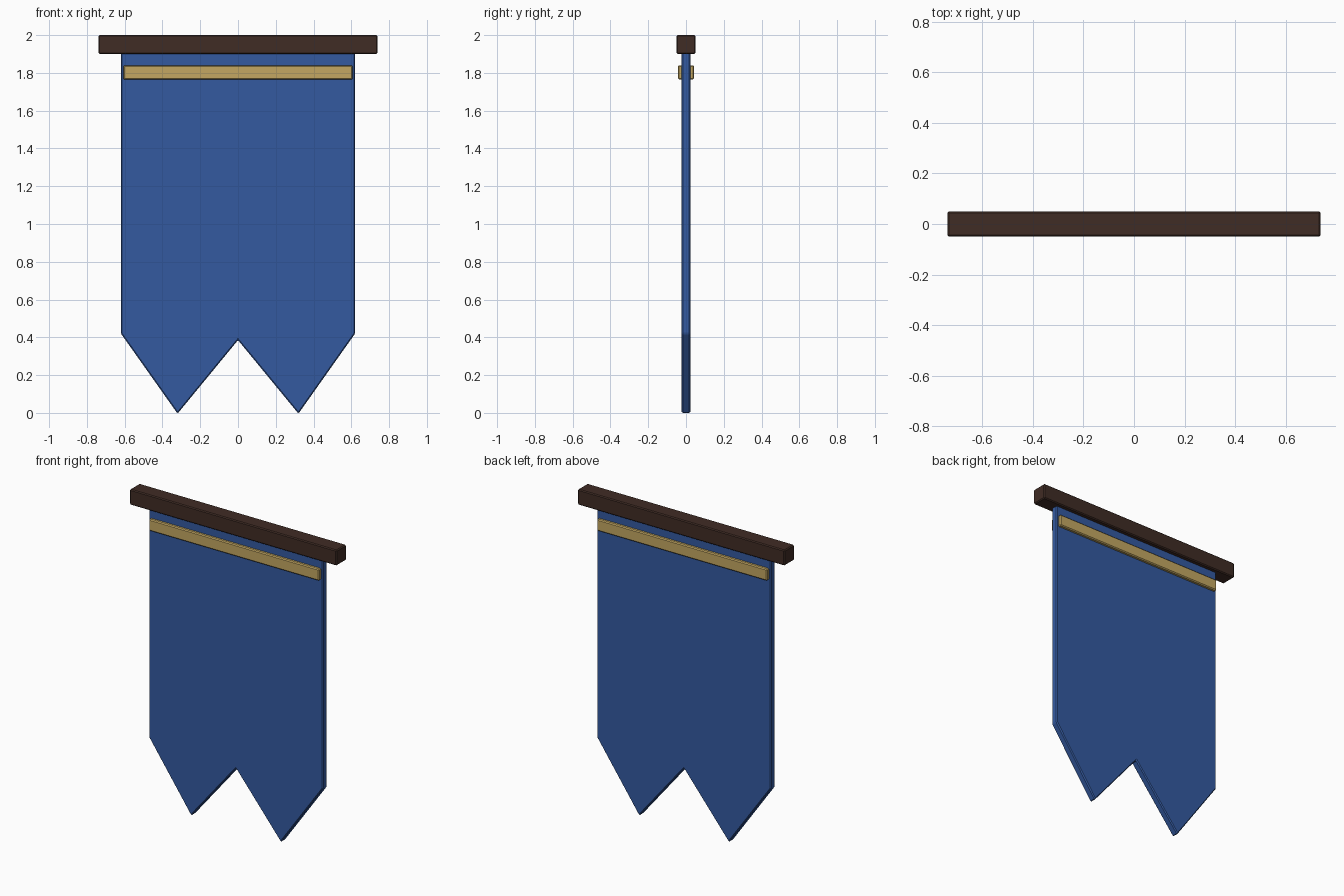
import bpy, bmesh

if "Cube" in bpy.data.objects:
    bpy.data.objects.remove(bpy.data.objects["Cube"])

BEVEL = 0.006


def material(name, colour):
    mat = bpy.data.materials.new(name)
    mat.diffuse_color = (*colour, 1.0)
    mat.use_nodes = True
    mat.node_tree.nodes["Principled BSDF"].inputs["Base Color"].default_value = mat.diffuse_color
    return mat


def slab(name, outline, half_depth, mat):
    """Extrude an XZ outline through y and soften its edges."""
    bm = bmesh.new()
    face = bm.faces.new([bm.verts.new((x, -half_depth, z)) for x, z in outline])
    ext = bmesh.ops.extrude_face_region(bm, geom=[face])
    moved = [v for v in ext["geom"] if isinstance(v, bmesh.types.BMVert)]
    bmesh.ops.translate(bm, verts=moved, vec=(0, 2 * half_depth, 0))
    bmesh.ops.recalc_face_normals(bm, faces=bm.faces[:])
    bmesh.ops.bevel(bm, geom=bm.edges[:], offset=BEVEL, segments=1,
                    profile=0.5, affect='EDGES')
    mesh = bpy.data.meshes.new(name)
    bm.to_mesh(mesh)
    bm.free()
    mesh.materials.append(mat)
    obj = bpy.data.objects.new(name, mesh)
    bpy.context.collection.objects.link(obj)
    return obj


def bar_outline(half_width, low, high):
    return [(-half_width, low), (half_width, low),
            (half_width, high), (-half_width, high)]


blue = material("blue_cloth", (0.034, 0.102, 0.352))
gold = material("gold_trim", (0.55, 0.39, 0.122))
brown = material("dark_wood", (0.051, 0.025, 0.018))

# Hanging cloth with a swallowtail lower edge, mirrored about the centre
right = [(0.32, -0.004), (0.62, 0.42), (0.62, 1.92)]
left = [(-x, z) for x, z in reversed(right)]
slab("banner_cloth", [(0, 0.385)] + right + left, 0.023, blue)

# Gold band standing proud of both cloth faces
slab("trim_band", bar_outline(0.607, 1.765, 1.84), 0.043, gold)

# Wooden crossbar at the top
slab("crossbar", bar_outline(0.738, 1.90, 2.0), 0.05, brown)
